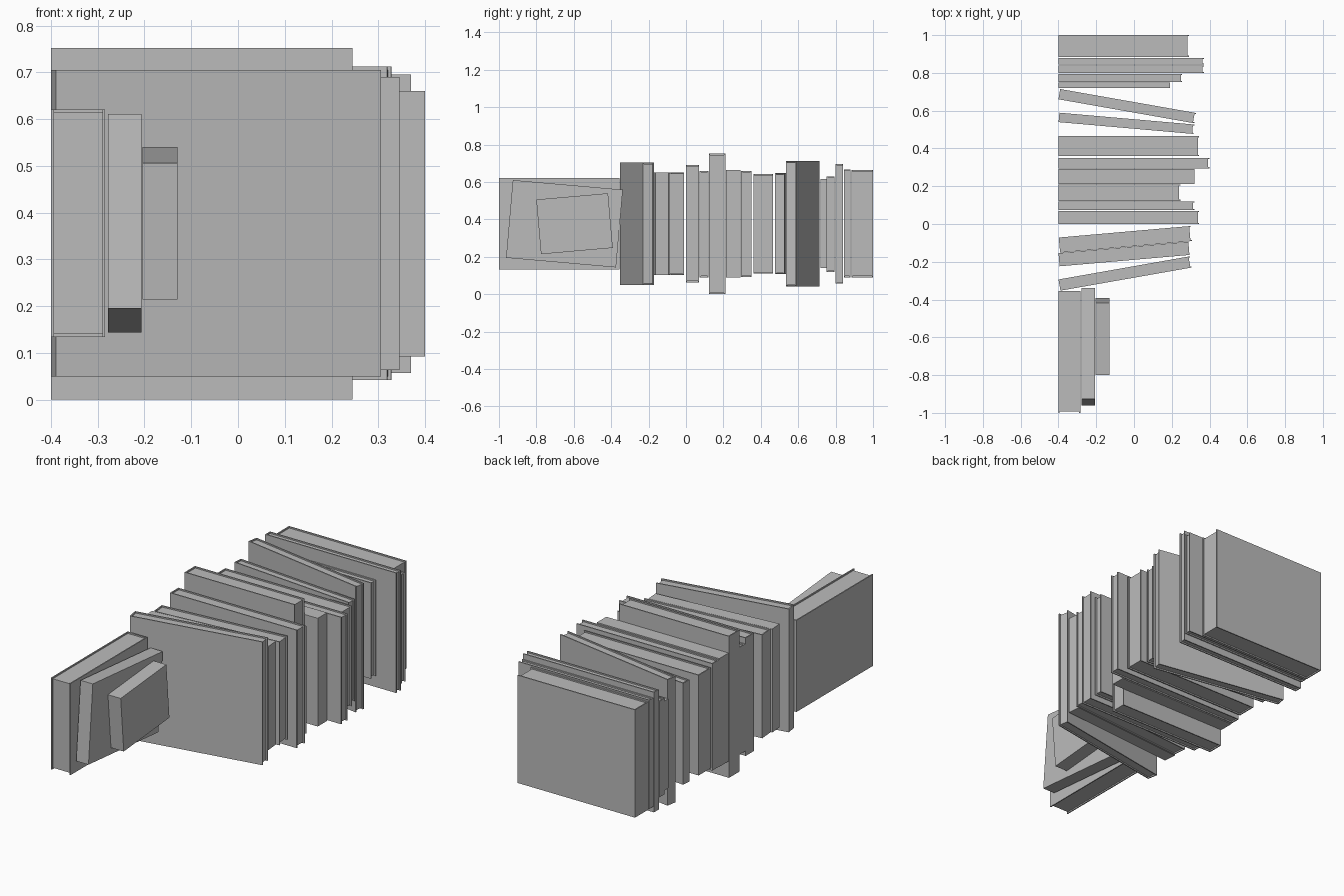
import bpy
import bmesh
from math import radians
from mathutils import Matrix, Vector

cube = bpy.data.objects.get("Cube")
if cube:
    bpy.data.objects.remove(cube, do_unlink=True)

grey = bpy.data.materials.new("plain_grey")
grey.use_nodes = True
GREY = (0.5, 0.5, 0.5, 1)
grey.diffuse_color = GREY
grey.node_tree.nodes["Principled BSDF"].inputs["Base Color"].default_value = GREY

BOARD = 0.006    # cover thickness
OVERHANG = 0.007  # how far the covers stand out past the pages
MID_Z = 0.377    # height of the row's centre line


def box(bm, lo, hi):
    lo, hi = Vector(lo), Vector(hi)
    size = Matrix.Diagonal((*(hi - lo), 1))
    bmesh.ops.create_cube(bm, size=1, matrix=Matrix.Translation((lo + hi) / 2) @ size)


def book(name, centre, length, thick, height, yaw=0, roll=0, hardback=True):
    """Spine at local -x, thickness along y, height along z."""
    l, t, h = length / 2, thick / 2, height / 2
    bm = bmesh.new()
    if hardback:
        s = -l + BOARD
        box(bm, (-l, -t, -h), (s, t, h))                    # spine
        box(bm, (s, -t, -h), (l, BOARD - t, h))             # front board
        box(bm, (s, t - BOARD, -h), (l, t, h))              # back board
        box(bm, (s, BOARD - t, OVERHANG - h),
            (l - OVERHANG, t - BOARD, h - OVERHANG))        # pages
    else:
        box(bm, (-l, -t, -h), (l, t, h))
    mesh = bpy.data.meshes.new(name)
    bm.to_mesh(mesh)
    bm.free()
    mesh.materials.append(grey)
    obj = bpy.data.objects.new(name, mesh)
    obj.location = centre
    obj.rotation_euler = (0, radians(roll), radians(yaw))
    bpy.context.collection.objects.link(obj)


# Straight books, spines lined up on one side: y range, far x, z range, hardback
SPINE_X = -0.4
straight = [
    (0.885, 1.0, 0.29, 0.09, 0.663, True),
    (0.845, 0.88, 0.37, 0.09, 0.668, True),
    (0.80, 0.84, 0.37, 0.057, 0.695, True),
    (0.752, 0.795, 0.255, 0.12, 0.63, True),
    (0.72, 0.75, 0.19, 0.14, 0.615, False),
    (0.36, 0.465, 0.345, 0.11, 0.643, True),
    (0.295, 0.35, 0.40, 0.092, 0.66, True),
    (0.213, 0.292, 0.32, 0.09, 0.665, False),
    (0.123, 0.21, 0.245, 0.0, 0.752, True),
    (0.073, 0.12, 0.32, 0.09, 0.66, True),
    (0.0, 0.07, 0.345, 0.063, 0.69, True),
]
for i, (y0, y1, x1, z0, z1, hard) in enumerate(straight, 1):
    book(f"upright_book_{i}", ((SPINE_X + x1) / 2, (y0 + y1) / 2, (z0 + z1) / 2),
         x1 - SPINE_X, y1 - y0, z1 - z0, hardback=hard)

# Books turned at an angle in the row: centre x, y, length, thickness, height, yaw
angled = [
    (-0.036, 0.624, 0.73, 0.055, 0.67, -10, True),
    (-0.04, 0.533, 0.717, 0.05, 0.54, -5, True),
    (-0.046, -0.081, 0.70, 0.08, 0.55, 5, True),
    (-0.053, -0.159, 0.69, 0.07, 0.55, 5, False),
    (-0.047, -0.262, 0.706, 0.06, 0.655, 10, True),
]
for i, (x, y, length, thick, height, yaw, hard) in enumerate(angled, 1):
    book(f"angled_book_{i}", (x, y, MID_Z), length, thick, height, yaw, hardback=hard)

# Books facing sideways at the front end, two of them tipped
book("facing_book_back", (-0.342, -0.678, MID_Z), 0.644, 0.116, 0.487, -90)
book("facing_book_middle", (-0.242, -0.65, MID_Z), 0.59, 0.072, 0.417, -90, -5, False)
book("facing_book_front", (-0.167, -0.596, MID_Z), 0.385, 0.075, 0.293, -90, 5, False)
